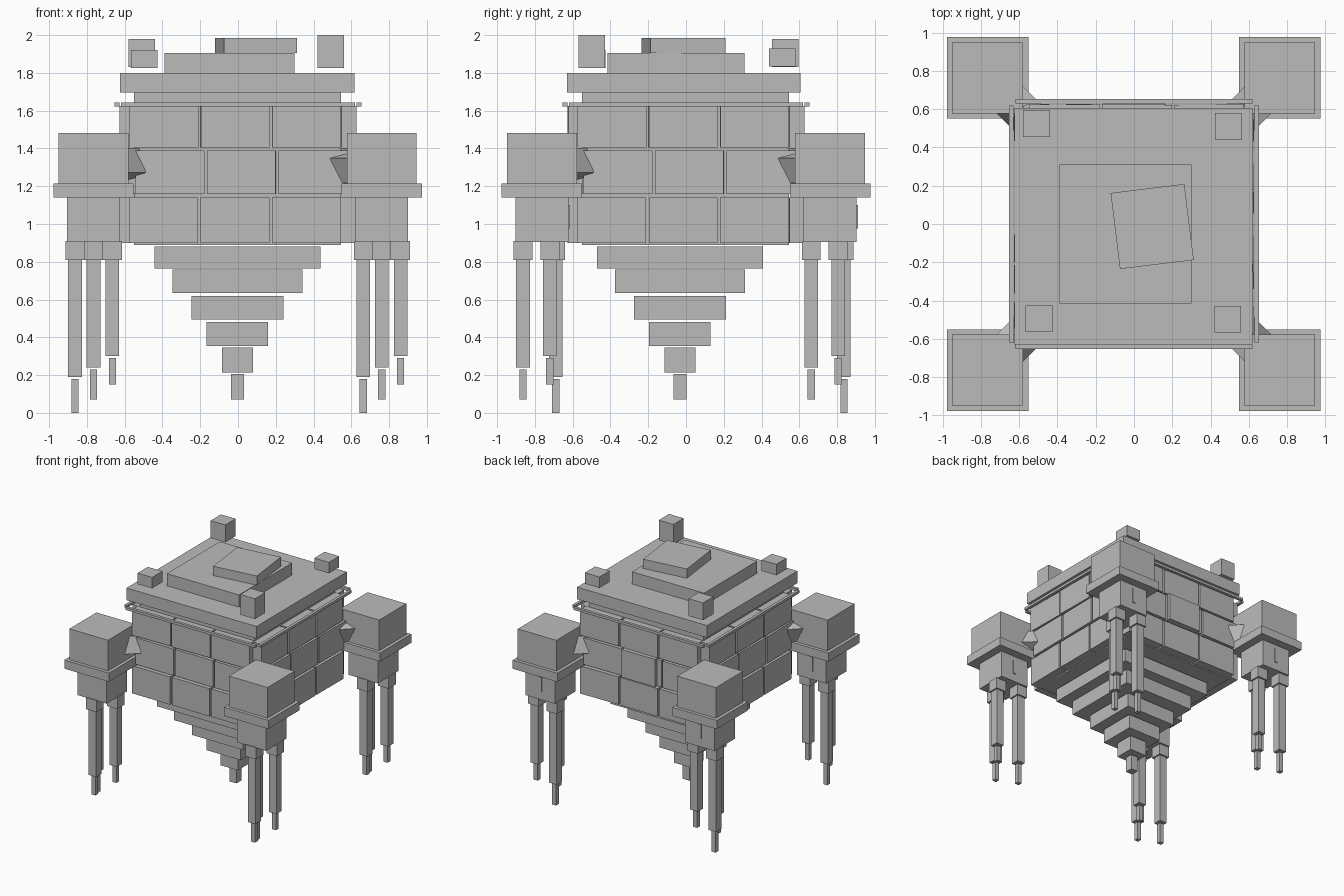
import bpy, random
from math import radians
from mathutils import Matrix, Vector

random.seed(4)
if "Cube" in bpy.data.objects:
    bpy.data.objects.remove(bpy.data.objects["Cube"], do_unlink=True)

stone = bpy.data.materials.new("grey stone")
stone.use_nodes = True
GREY = (0.5, 0.5, 0.5, 1)
stone.diffuse_color = GREY
stone.node_tree.nodes["Principled BSDF"].inputs["Base Color"].default_value = GREY


def block(name, centre, size, turn=None):
    """A box of the given size, optionally turned, placed at its centre."""
    corners = [Vector((x * size[0], y * size[1], z * size[2])) / 2
               for x in (-1, 1) for y in (-1, 1) for z in (-1, 1)]
    faces = [(0, 1, 3, 2), (4, 6, 7, 5), (0, 4, 5, 1),
             (2, 3, 7, 6), (0, 2, 6, 4), (1, 5, 7, 3)]
    mesh = bpy.data.meshes.new(name)
    mesh.from_pydata(corners, [], faces)
    mesh.materials.append(stone)
    obj = bpy.data.objects.new(name, mesh)
    obj.matrix_world = Matrix.Translation(centre) @ (turn or Matrix()).to_4x4()
    bpy.context.collection.objects.link(obj)
    return obj


def span(name, x, y, z, turn=None):
    """A box given by its low and high limits on each axis."""
    axes = (x, y, z)
    return block(name, [(a + b) / 2 for a, b in axes], [b - a for a, b in axes], turn)


# Core and roof slabs
span("core", (-.55, .545), (-.55, .545), (.89, 1.7))
span("roof_slab", (-.625, .618), (-.63, .605), (1.695, 1.8))
span("roof_step", (-.39, .3), (-.415, .31), (1.8, 1.905))
block("roof_cap", (.095, -.013, 1.945), (.388, .4, .08), Matrix.Rotation(radians(7), 4, "Z"))

# Floating roof corner posts
for x, y, low, high in ((-.51, .525, 1.83, 1.98), (.492, .51, 1.835, 1.93),
                        (-.496, -.495, 1.825, 1.92), (.49, -.498, 1.825, 2)):
    span("roof_post", (x - .07, x + .07), (y - .07, y + .07), (low, high))

# Stone courses and rim rod on each of the four walls
for side in range(4):
    wall = Matrix.Rotation(radians(90 * side), 4, "Z")
    for low, high, shift in ((.9, 1.14, -.015), (1.16, 1.39, .018), (1.405, 1.625, -.015)):
        for column in (-1, 0, 1):
            tilt = Matrix.Rotation(radians(random.uniform(-1, 1)), 4, "Z")
            centre = Vector((column * .378 + shift, -.585, (low + high) / 2))
            block("wall_brick", wall @ centre, (.364, .08, high - low), wall @ tilt)
    block("rim_rod", wall @ Vector((0, -.641, 1.633)), (1.24, .025, .022), wall)
span("back_panel", (-.16, .16), (.6, .65), (1.16, 1.4))

# Hanging stepped point
for half, low, high in ((.44, .765, .88), (.345, .635, .76), (.243, .495, .62),
                        (.163, .355, .48), (.083, .215, .345), (.034, .07, .205)):
    span("lower_step", (-half - .003, half - .003), (-half - .032, half - .032), (low, high))

# Four corner pods with brackets and legs
for sx in (-1, 1):
    for sy in (-1, 1):
        px, py = sx * .763 - .002, sy * .763
        block("pod_box", (px, py, 1.348), (.37, .37, .267))
        block("pod_plate", (px, py, 1.178), (.426, .426, .075))
        block("pod_base", (px, py, 1.022), (.28, .28, .236))
        block("pod_slit", (px, py + .141, 1.038), (.03, .012, .125))
        # Tilted bracket between pod and core, mirrored for each corner
        mirror = -sx * sy
        turn = (Matrix.Rotation(radians(45 * sx * sy), 4, "Z")
                @ Matrix.Rotation(radians(20 * sx), 4, "X"))
        block("bracket", (sx * .622, sy * .622, 1.31), (.18, .16, .14), turn)
        # Legs: long, middle, short
        for dx, dy, foot, tip in ((-.098, .073, .19, 0), (0, -.1, .24, .07), (.1, .042, .3, .15)):
            x, y = px + dx, py + dy
            block("leg_collar", (x, y, .86), (.1, .1, .1))
            span("leg", (x - .036, x + .036), (y - .036, y + .036), (foot, .82))
            span("leg_tip", (x - .019, x + .019), (y - .019, y + .019), (tip, foot - .01))
